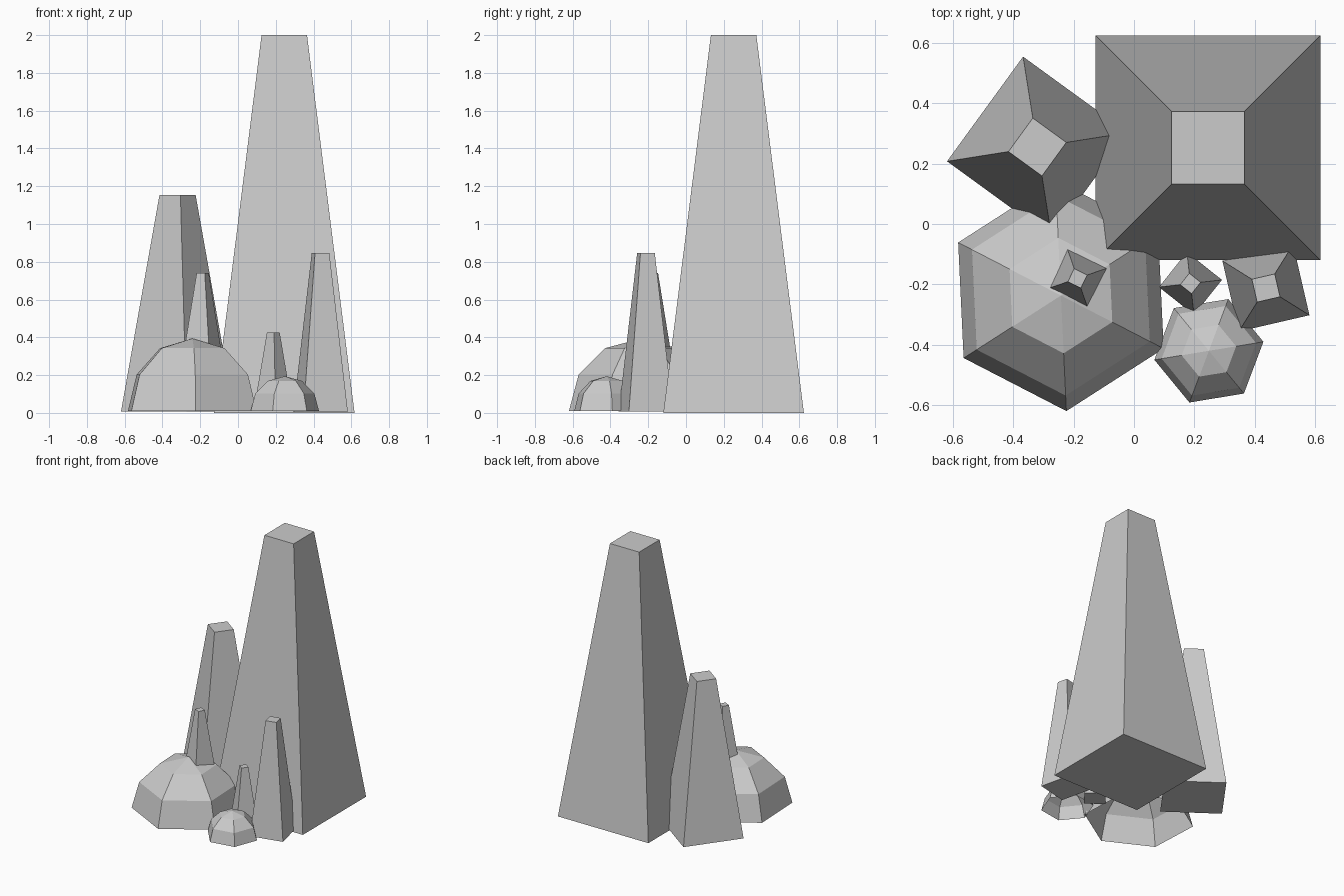
import bpy
from math import cos, sin, radians, pi

if "Cube" in bpy.data.objects:
    bpy.data.objects.remove(bpy.data.objects["Cube"])


def ring(n, r, z, turn):
    return [(r * cos(turn + 2 * pi * i / n), r * sin(turn + 2 * pi * i / n), z)
            for i in range(n)]


def build(name, verts, faces, loc):
    mesh = bpy.data.meshes.new(name)
    mesh.from_pydata(verts, [], faces)
    mesh.update()
    obj = bpy.data.objects.new(name, mesh)
    obj.location = loc
    bpy.context.collection.objects.link(obj)
    return obj


def bands(n, rings):
    return [(k * n + i, k * n + (i + 1) % n, (k + 1) * n + (i + 1) % n, (k + 1) * n + i)
            for k in range(rings - 1) for i in range(n)]


def spire(name, loc, r_base, r_top, height, angle):
    """Closed four-sided tapered pillar; radii reach to the corners."""
    t = radians(angle)
    verts = ring(4, r_base, 0, t) + ring(4, r_top, height, t)
    return build(name, verts, bands(4, 2) + [(3, 2, 1, 0), (4, 5, 6, 7)], loc)


def dome(name, loc, r, angle):
    """Six-sided low-poly hemisphere, open underneath."""
    t = radians(angle)
    verts = []
    for lat in (0, 30, 60):
        a = radians(lat)
        verts += ring(6, r * cos(a), r * sin(a), t)
    verts.append((0, 0, r))
    caps = [(12 + i, 12 + (i + 1) % 6, 18) for i in range(6)]
    return build(name, verts, bands(6, 3) + caps, loc)


# Tall rock pillars
spire("main_spire", (0.245, 0.252, 0), 0.526, 0.170, 2.0, 45)
spire("left_spire", (-0.32, 0.255, 0.008), 0.303, 0.097, 1.145, 9)
spire("right_spire", (0.437, -0.212, 0.008), 0.170, 0.055, 0.838, -32)

# Small pillars, one on the ground and one standing on the big boulder
spire("small_spire", (0.187, -0.197, 0.01), 0.105, 0.034, 0.415, 6.5)
spire("boulder_spire", (-0.187, -0.18, 0.325), 0.105, 0.034, 0.415, 19)

# Rounded boulders
dome("big_boulder", (-0.242, -0.237, 0.011), 0.383, 32.7)
dome("small_boulder", (0.248, -0.42, 0.011), 0.183, 9.4)
